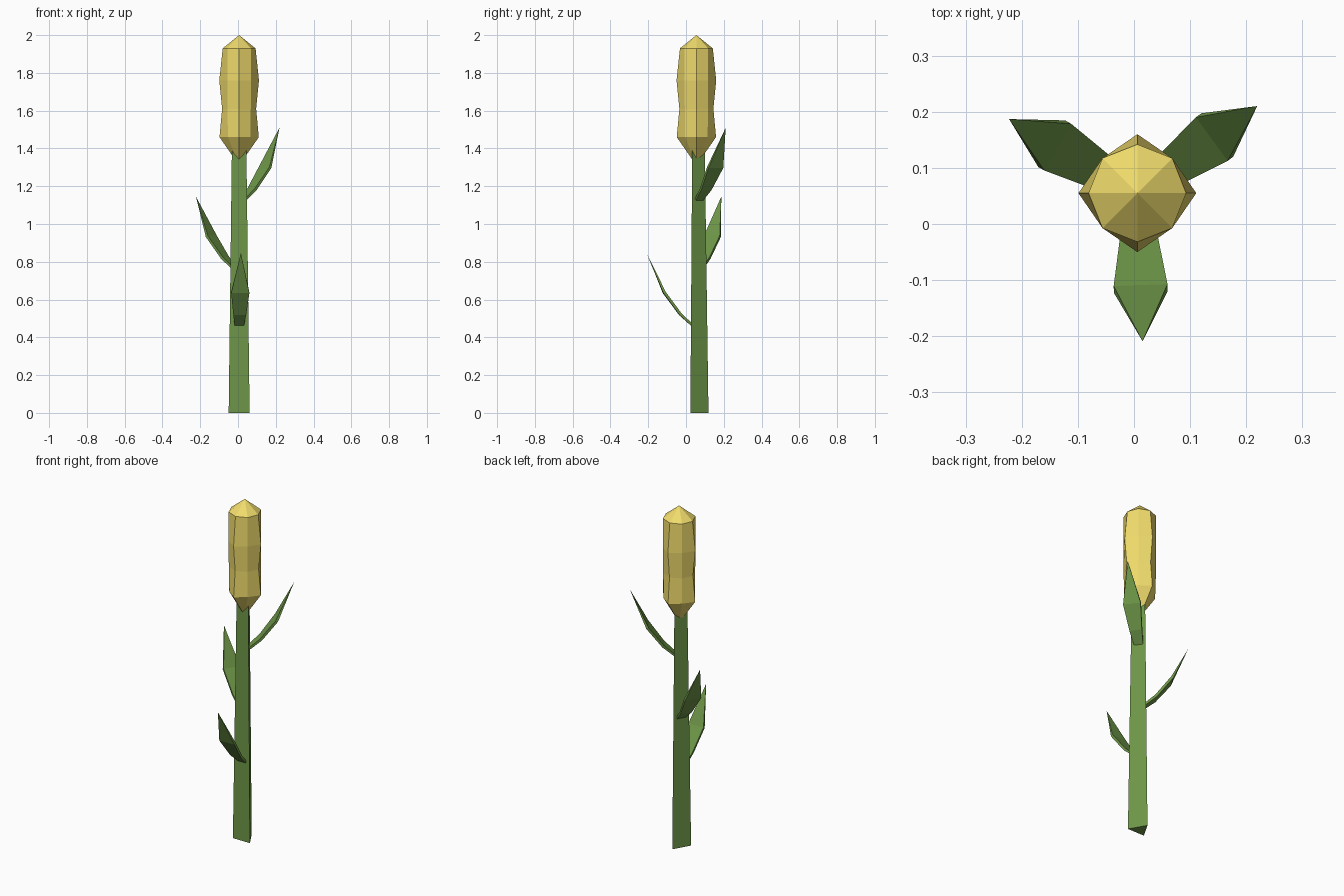
import bpy, bmesh
from math import sin, cos, pi, radians
from mathutils import Vector, Matrix

if "Cube" in bpy.data.objects:
    bpy.data.objects.remove(bpy.data.objects["Cube"])

CX, CY = 0.006, 0.055


def material(name, rgb):
    m = bpy.data.materials.new(name)
    m.diffuse_color = (*rgb, 1)
    m.use_nodes = True
    m.node_tree.nodes["Principled BSDF"].inputs["Base Color"].default_value = m.diffuse_color
    return m


green = material("leaf_green", (0.155, 0.305, 0.065))
yellow = material("petal_yellow", (0.87, 0.71, 0.15))


def loft(name, rings, mat, matrix):
    """Skin a list of vertex rings; a one-point ring becomes a tip."""
    bm = bmesh.new()
    loops = [[bm.verts.new(p) for p in r] for r in rings]
    for a, b in zip(loops, loops[1:]):
        n = max(len(a), len(b))
        for i in range(n):
            j = (i + 1) % n
            if len(a) == 1:
                bm.faces.new((a[0], b[j], b[i]))
            elif len(b) == 1:
                bm.faces.new((a[i], a[j], b[0]))
            else:
                bm.faces.new((a[i], a[j], b[j], b[i]))
    for end in (loops[0], loops[-1]):
        if len(end) > 2:
            bm.faces.new(end)
    bmesh.ops.transform(bm, matrix=matrix, verts=bm.verts)
    bmesh.ops.recalc_face_normals(bm, faces=bm.faces)
    me = bpy.data.meshes.new(name)
    bm.to_mesh(me)
    bm.free()
    ob = bpy.data.objects.new(name, me)
    ob.data.materials.append(mat)
    bpy.context.collection.objects.link(ob)


centre = Matrix.Translation((CX, CY, 0))

# Three-sided tapering stem, flat side to the front
def triangle(r, z):
    return [(r * cos(pi / 2 + i * 2 * pi / 3), r * sin(pi / 2 + i * 2 * pi / 3), z)
            for i in range(3)]

loft("stem", [triangle(0.064, 0), triangle(0.044, 1.42)], green, centre)

# Closed bud: eight columns, every other one bulging
def bud_ring(z, main, diagonal):
    return [((main, diagonal)[i % 2] * cos(i * pi / 4),
             (main, diagonal)[i % 2] * sin(i * pi / 4), z) for i in range(8)]

loft("flower_bud", [[(0, 0, 1.31)],
                    bud_ring(1.46, 0.104, 0.084),
                    bud_ring(1.61, 0.09, 0.087),
                    bud_ring(1.76, 0.105, 0.088),
                    bud_ring(1.93, 0.087, 0.088),
                    [(0, 0, 2.0)]], yellow, centre)

# Curved leaves: stations of (radius, height, half width, thickness)
PROFILE = [(0.025, 0.0, 0.025, 0.012), (0.085, 0.055, 0.034, 0.014),
           (0.17, 0.17, 0.048, 0.014)]
TIP = (0.264, 0.38)


def leaf(name, angle, z):
    pts = [Vector((p[0], p[1])) for p in PROFILE] + [Vector(TIP)]
    rings = []
    for i, (r, h, w, t) in enumerate(PROFILE):
        d = (pts[i + 1] - pts[max(i - 1, 0)]).normalized()
        n = Vector((d.y, -d.x)) * t / 2      # outward side of the blade
        rings.append([(r + s * n.x, y, h + s * n.y)
                      for s, y in ((1, -w), (1, w), (-1, w), (-1, -w))])
    rings.append([(TIP[0], 0, TIP[1])])
    loft(name, rings, green, Matrix.Translation((CX, CY, z)) @ Matrix.Rotation(radians(angle), 4, 'Z'))


leaf("lower_leaf", -88, 0.467)
leaf("middle_leaf", 150, 0.765)
leaf("upper_leaf", 36, 1.13)
